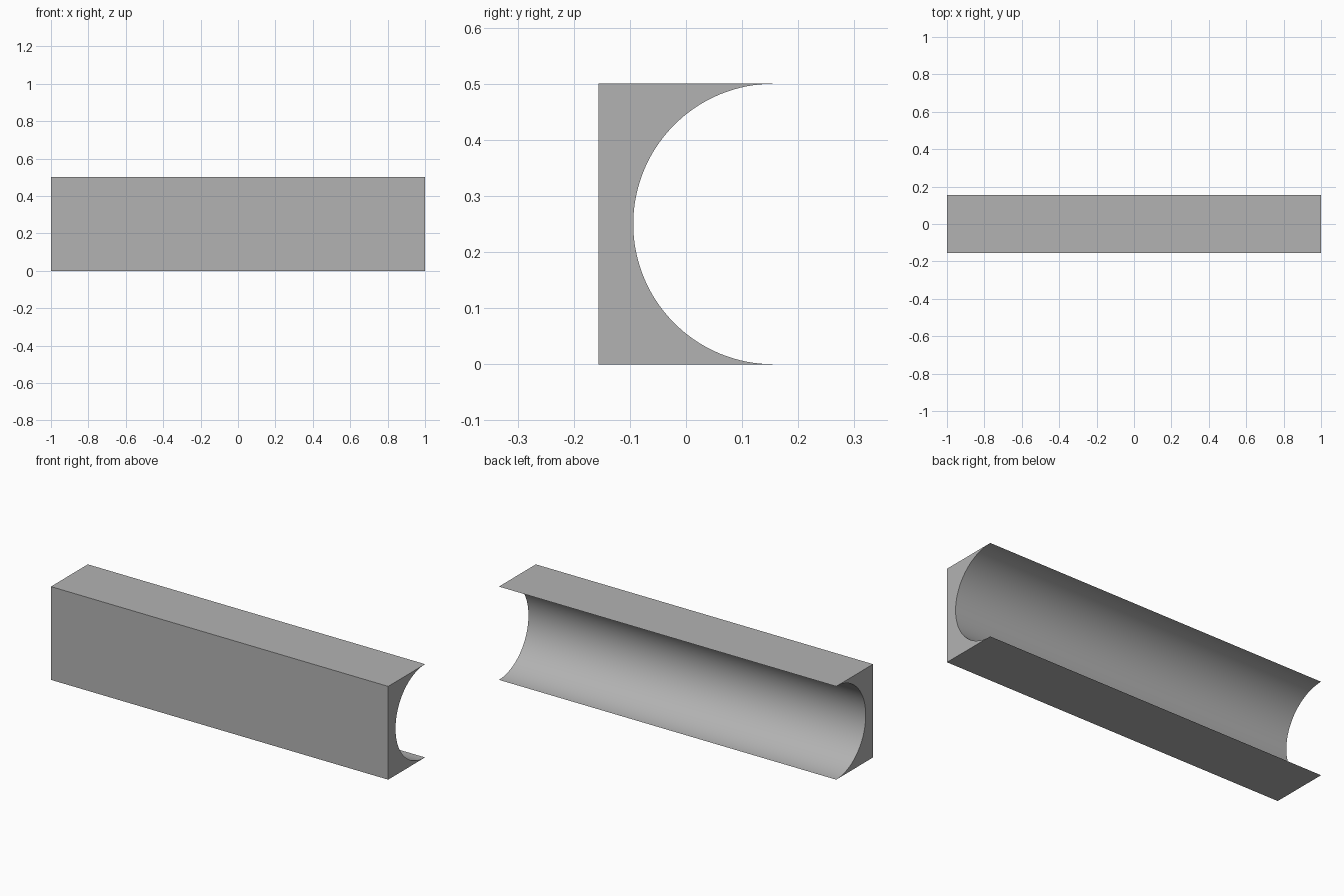
import bpy
import bmesh
from math import pi, sin, cos, radians

cube = bpy.data.objects.get("Cube")
if cube:
    bpy.data.objects.remove(cube, do_unlink=True)

HALF_LENGTH = 1.0
HALF_DEPTH = 0.156
RADIUS = 0.25
SEGMENTS = 64

# Plain grey material
grey = bpy.data.materials.new("plain grey")
grey.use_nodes = True
colour = (0.45, 0.45, 0.45, 1)
grey.diffuse_color = colour
grey.node_tree.nodes["Principled BSDF"].inputs["Base Color"].default_value = colour

# Block cross-section: flat front, half-round channel open to the back
profile = [(-HALF_DEPTH, 2 * RADIUS), (-HALF_DEPTH, 0)]
for i in range(SEGMENTS + 1):
    a = pi * i / SEGMENTS
    profile.append((HALF_DEPTH - RADIUS * sin(a), RADIUS - RADIUS * cos(a)))

# Extrude the cross-section along the length
bm = bmesh.new()
end = bm.faces.new([bm.verts.new((-HALF_LENGTH, y, z)) for y, z in profile])
result = bmesh.ops.extrude_face_region(bm, geom=[end], use_keep_orig=True)
moved = [v for v in result["geom"] if isinstance(v, bmesh.types.BMVert)]
bmesh.ops.translate(bm, verts=moved, vec=(2 * HALF_LENGTH, 0, 0))
bmesh.ops.recalc_face_normals(bm, faces=bm.faces)

mesh = bpy.data.meshes.new("channel_block")
bm.to_mesh(mesh)
bm.free()
mesh.materials.append(grey)
block = bpy.data.objects.new("channel_block", mesh)
bpy.context.collection.objects.link(block)

# Smooth channel, crisp outer edges
bpy.context.view_layer.objects.active = block
block.select_set(True)
bpy.ops.object.shade_smooth_by_angle(angle=radians(30))
